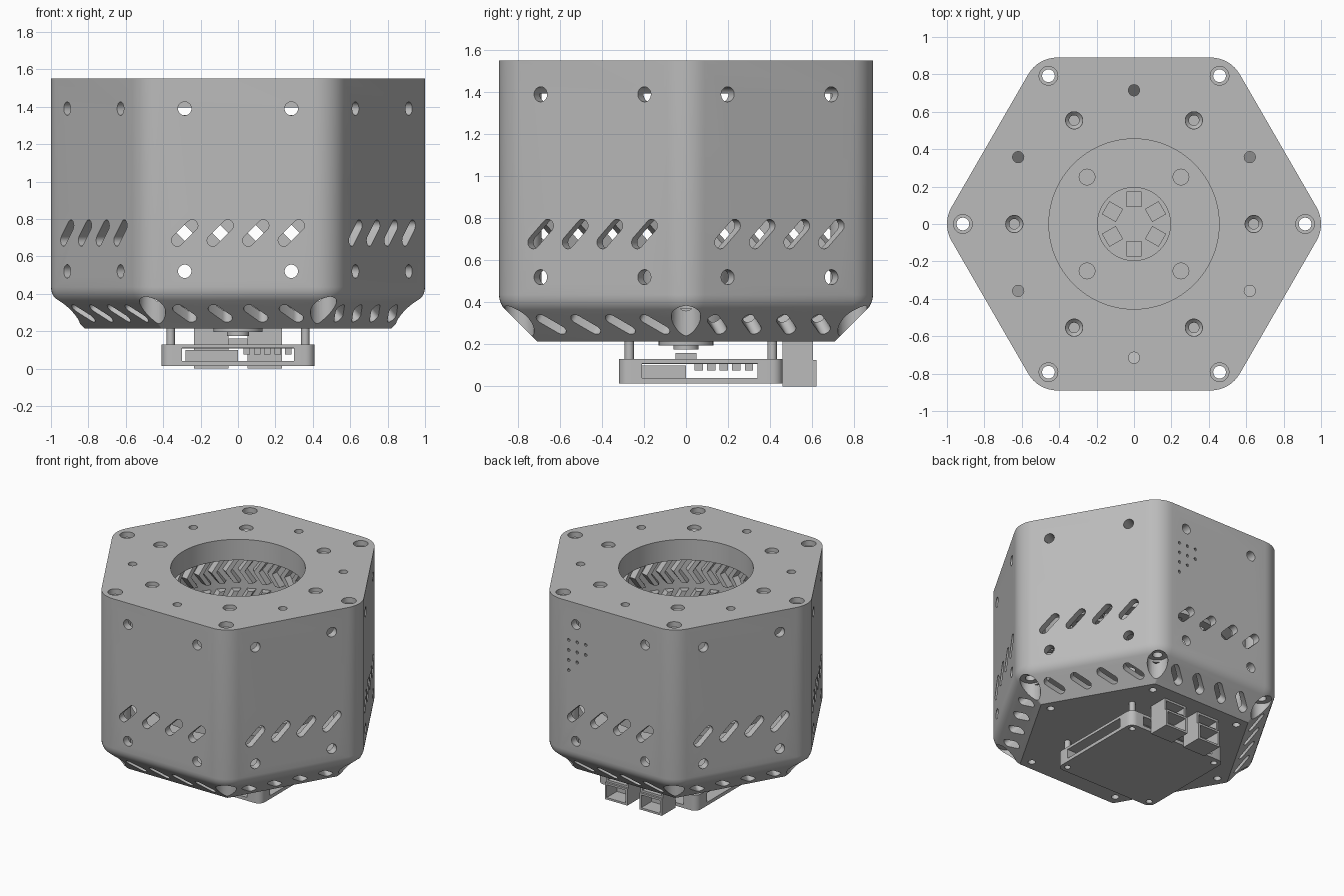
import bpy, bmesh, math
from mathutils import Matrix, Vector

if "Cube" in bpy.data.objects:
    bpy.data.objects.remove(bpy.data.objects["Cube"], do_unlink=True)

GREY = bpy.data.materials.new("light grey")
GREY.use_nodes = True
GREY.diffuse_color = (0.5, 0.5, 0.5, 1)
GREY.node_tree.nodes["Principled BSDF"].inputs["Base Color"].default_value = GREY.diffuse_color

T, RZ = Matrix.Translation, lambda a: Matrix.Rotation(a, 4, 'Z')
SIXTH = math.pi / 3
AP = 0.89  # hexagon apothem


# helpers ---------------------------------------------------------------
def loft(bm, loops, cap=True, close=False):
    """Skin a list of equal-length point loops."""
    rows = [[bm.verts.new(p) for p in loop] for loop in loops]
    n = len(rows[0])
    pairs = list(zip(rows, rows[1:])) + ([(rows[-1], rows[0])] if close else [])
    for a, b in pairs:
        for i in range(n):
            j = (i + 1) % n
            bm.faces.new((a[i], a[j], b[j], b[i]))
    if cap and not close:
        bm.faces.new(rows[0][::-1])
        bm.faces.new(rows[-1])


def lathe(bm, profile, matrix=Matrix(), n=32, close=False):
    """Turned solid from (radius, height) pairs."""
    loft(bm, [[matrix @ Vector((r * math.cos(t), r * math.sin(t), z))
               for t in (2 * math.pi * k / n for k in range(n))] for r, z in profile], close=close)


def box(bm, x0, x1, y0, y1, z0, z1):
    loft(bm, [[(x0, y0, z), (x1, y0, z), (x1, y1, z), (x0, y1, z)] for z in (z0, z1)])


def capsule(bm, matrix, half, r, depth):
    """Slot cutter along local x, running through local z."""
    pts = []
    for s in (1, -1):
        for k in range(9):
            t = math.pi * (k / 8 - 0.5)
            pts.append((s * (half + r * math.cos(t)), s * r * math.sin(t)))
    loft(bm, [[matrix @ Vector((x, y, z)) for x, y in pts] for z in (-depth, depth)])


def polygon_loop(centres, r, z, seg=8):
    """Rounded convex polygon from corner centres and their start angles."""
    pts = []
    for (cx, cy), start, span in centres:
        for k in range(seg + 1):
            t = start + span * k / seg
            pts.append((cx + r * math.cos(t), cy + r * math.sin(t), z))
    return pts


def hex_loop(a, z, shrink=0.0):
    r = max(0.18 - (AP - a), 0.004)
    d = (a - r) / math.cos(math.pi / 6)
    return polygon_loop([((d * math.cos(i * SIXTH), d * math.sin(i * SIXTH)),
                          i * SIXTH - SIXTH / 2, SIXTH) for i in range(6)], r, z)


def make(name, bm, smooth=True):
    bmesh.ops.recalc_face_normals(bm, faces=bm.faces)
    me = bpy.data.meshes.new(name)
    bm.to_mesh(me)
    bm.free()
    ob = bpy.data.objects.new(name, me)
    bpy.context.collection.objects.link(ob)
    me.materials.append(GREY)
    if smooth:
        finish(ob)
    return ob


def finish(ob):
    bpy.ops.object.select_all(action='DESELECT')
    ob.select_set(True)
    bpy.context.view_layer.objects.active = ob
    bpy.ops.object.shade_smooth_by_angle(angle=math.radians(28))


def boolean(ob, bm, op='DIFFERENCE'):
    tool = make("cutter", bm, False)
    tool.hide_render = True
    mod = ob.modifiers.new("cut", 'BOOLEAN')
    mod.operation, mod.solver, mod.object = op, 'EXACT', tool
    bpy.context.view_layer.objects.active = ob
    bpy.ops.object.modifier_apply(modifier=mod.name)
    bpy.data.objects.remove(tool, do_unlink=True)


# housing: rounded hexagon with a chamfered foot --------------------------
bm = bmesh.new()
loft(bm, [hex_loop(a, z) for a, z in ((0.71, 0.215), (0.861, 0.366), (0.873, 0.38),
                                      (0.882, 0.398), (0.888, 0.416), (AP, 0.436), (AP, 1.55))])
housing = make("housing", bm, False)

bm = bmesh.new()  # hollow inside
loft(bm, [hex_loop(a, z) for a, z in ((0.66, 0.28), (0.835, 0.455), (0.835, 1.395))])
boolean(housing, bm)

bm = bmesh.new()  # corner screw bosses
for i in range(6):
    lathe(bm, [(0.08, 0.37), (0.08, 1.45)], RZ(i * SIXTH) @ T((0.885, 0, 0)))
boolean(housing, bm, 'UNION')

bm = bmesh.new()  # every hole and slot
lathe(bm, [(0.455, 1.3), (0.455, 1.6)], n=96)
lathe(bm, [(0.2, 0.2), (0.2, 0.3)], n=48)
for i in range(6):
    turn = RZ(i * SIXTH)
    # corner screws, lid screws, small lid holes, foot screws
    lathe(bm, [(0.07, 0.1), (0.07, 0.385), (0.034, 0.385), (0.034, 1.51), (0.05, 1.51), (0.05, 1.6)],
          turn @ T((0.915, 0, 0)))
    lathe(bm, [(0.027, 1.43), (0.027, 1.5), (0.046, 1.52), (0.046, 1.6)], turn @ T((0.64, 0, 0)))
    lathe(bm, [(0.03, 1.3), (0.03, 1.6)], turn @ T((0, 0.715, 0)), 20)
    lathe(bm, [(0.026, 0.15), (0.026, 0.25)], turn @ T((0.735, 0, 0)), 20)
    # wall frame: x across, y up, z outwards; foot frame is tilted 45 degrees
    wall = turn @ T((0, -AP, 0)) @ Matrix.Rotation(math.pi / 2, 4, 'X')
    foot = turn @ T((0, -0.79, 0.295)) @ Matrix.Rotation(math.pi * 0.75, 4, 'X')
    for x in (-0.285, 0.285):
        for z in (0.52, 1.39):
            lathe(bm, [(0.036, -0.12), (0.036, 0.1)], wall @ T((x, z, 0)), 24)
    for k in range(4):
        x = -0.285 + 0.19 * k
        capsule(bm, wall @ T((x, 0.725, 0)) @ RZ(math.pi / 4), 0.056, 0.031, 0.1)
        capsule(bm, foot @ T((x, 0, 0)) @ RZ(-math.pi / 4), 0.05, 0.03, 0.13)
for row, count in enumerate((3, 3, 2, 1)):  # tiny vents on the back wall
    for k in range(count):
        lathe(bm, [(0.011, 0.8), (0.011, 0.95)],
              T((0.345 - 0.07 * k, 0, 1.26 - 0.075 * row)) @ Matrix.Rotation(-math.pi / 2, 4, 'X'), 10)
boolean(housing, bm)
finish(housing)


# two herringbone ring gears with a plain spacer between ------------------
def ring_gear(name, z0, z1, teeth=36, root=0.6, tip=0.55, outer=0.66):
    pitch = 2 * math.pi / teeth
    shape = ((0, root), (0.3, root), (0.42, tip), (0.78, tip), (0.9, root))

    def loop(z, twist, r=None):
        return [((r or q) * math.cos(a), (r or q) * math.sin(a), z)
                for k in range(teeth) for f, q in shape for a in [(k + f + twist) * pitch]]
    bm = bmesh.new()
    loft(bm, [loop(z0, 0), loop((z0 + z1) / 2, 0.6), loop(z1, 0),
              loop(z1, 0, outer), loop(z0, 0, outer)], close=True)
    make(name, bm)


ring_gear("upper_ring_gear", 1.18, 1.355)
ring_gear("lower_ring_gear", 0.9, 1.12)
bm = bmesh.new()
lathe(bm, [(0.6, 1.12), (0.66, 1.12), (0.66, 1.18), (0.6, 1.18)], n=72, close=True)
make("gear_spacer", bm)

# carrier plate with a star socket ---------------------------------------
bm = bmesh.new()
lathe(bm, [(0.195, 0.58), (0.62, 0.58), (0.62, 0.64), (0.195, 0.64)], n=72, close=True)
carrier = make("carrier_plate", bm, False)
bm = bmesh.new()
for i in range(4):
    lathe(bm, [(0.042, 0.5), (0.042, 0.7)], RZ(math.pi / 4 + i * math.pi / 2) @ T((0.355, 0, 0)))
boolean(carrier, bm)
finish(carrier)

bm = bmesh.new()
lathe(bm, [(0.21, 0.55), (0.21, 0.58)], n=48)
for i in range(6):
    start = len(bm.verts)
    box(bm, -0.04, 0.04, 0.09, 0.175, 0.58, 0.62)
    bm.verts.ensure_lookup_table()
    bmesh.ops.transform(bm, matrix=RZ(i * SIXTH), verts=bm.verts[start:])
make("star_socket", bm)

# shaft end and magnet under the foot -------------------------------------
bm = bmesh.new()
lathe(bm, [(0.06, 0.175), (0.06, 0.195), (0.13, 0.195), (0.13, 0.23), (0.21, 0.23), (0.21, 0.55)], n=48)
make("shaft", bm)

# controller tray: open frame with windows -------------------------------
def rounded_rect(x, y0, y1, r, z):
    q = math.pi / 2
    return polygon_loop([((x - r, y1 - r), 0, q), ((r - x, y1 - r), q, q),
                         ((r - x, y0 + r), 2 * q, q), ((x - r, y0 + r), 3 * q, q)], r, z, 6)


bm = bmesh.new()
loft(bm, [rounded_rect(0.41, -0.32, 0.46, 0.05, z) for z in (0.015, 0.13)])
tray = make("controller_tray", bm, False)
bm = bmesh.new()
loft(bm, [rounded_rect(0.31, -0.23, 0.37, 0.03, z) for z in (0.037, 0.2)])
boolean(tray, bm)
for x0, x1, y0, y1 in ((-0.3, 0.3, -0.4, 0.6), (-0.5, 0.5, -0.21, 0.34)):
    bm = bmesh.new()
    box(bm, x0, x1, y0, y1, 0.04, 0.11)
    boolean(tray, bm)
bm = bmesh.new()
corners = [(x, y) for x in (-0.36, 0.36) for y in (-0.27, 0.41)]
for x, y in corners:
    lathe(bm, [(0.022, 0), (0.022, 0.04)], T((x, y, 0)), 20)
boolean(tray, bm)
finish(tray)

bm = bmesh.new()
for x, y in corners:
    lathe(bm, [(0.022, 0.12), (0.022, 0.23)], T((x, y, 0)), 20)
make("standoffs", bm)

# circuit board and its parts --------------------------------------------
bm = bmesh.new()
box(bm, -0.32, 0.32, -0.24, 0.38, 0.108, 0.125)
make("circuit_board", bm)
bm = bmesh.new()
box(bm, -0.28, 0, -0.21, 0, 0.037, 0.1)
box(bm, -0.05, 0.05, -0.05, 0.05, 0.125, 0.16)
for k in range(5):
    box(bm, 0.03 + 0.055 * k, 0.065 + 0.055 * k, 0.04 + 0.06 * k, 0.08 + 0.06 * k, 0.075, 0.108)
make("board_chips", bm)

# rear plug sockets, open to the back ------------------------------------
bm = bmesh.new()
for s in (-1, 1):
    for z0, z1 in ((0, 0.125), (0.125, 0.215)):
        x0, x1 = sorted((s * 0.05, s * 0.235))
        y1 = 0.62 if z0 == 0 else 0.605
        box(bm, x0, x1, 0.46, 0.5, z0, z1)
        for a, b in ((x0, x0 + 0.015), (x1 - 0.015, x1)):
            box(bm, a, b, 0.5, y1, z0, z1)
        for a, b in ((z0, z0 + 0.015), (z1 - 0.015, z1)):
            box(bm, x0 + 0.015, x1 - 0.015, 0.5, y1, a, b)
make("plug_sockets", bm)
